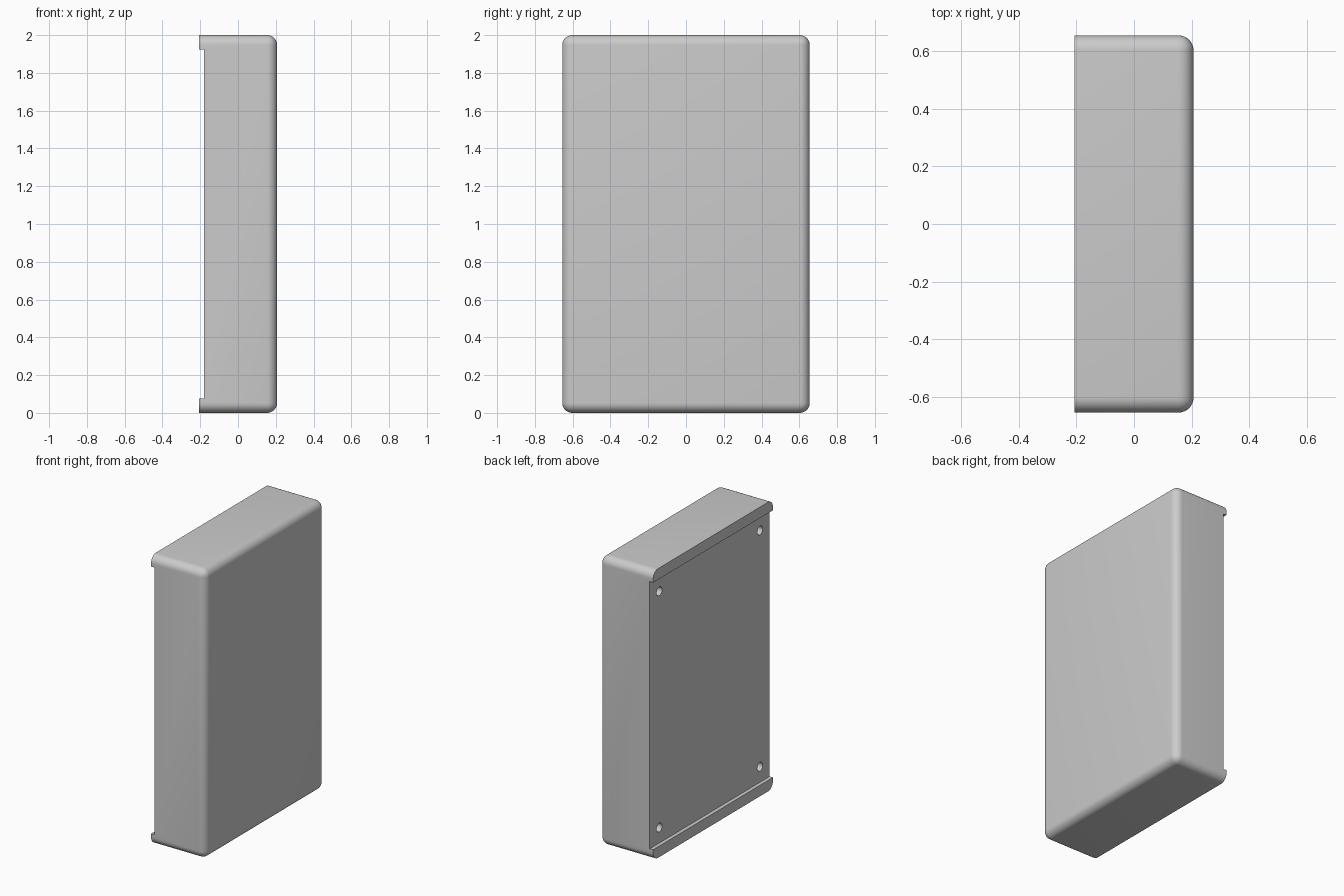
import bpy, bmesh, math

if "Cube" in bpy.data.objects:
    bpy.data.objects.remove(bpy.data.objects["Cube"])

HX, HY, H = 0.207, 0.655, 2.0      # half depth, half width, height
ROUND = 0.053                      # edge rounding
STEP, LIP = 0.026, 0.076           # recess depth and lip height

grey = bpy.data.materials.new("light grey")
grey.diffuse_color = (0.6, 0.6, 0.6, 1)
grey.use_nodes = True
grey.node_tree.nodes["Principled BSDF"].inputs["Base Color"].default_value = grey.diffuse_color


def box(name, lo, hi):
    bm = bmesh.new()
    bmesh.ops.create_cube(bm, size=1)
    for v in bm.verts:
        v.co = [lo[i] + (v.co[i] + 0.5) * (hi[i] - lo[i]) for i in range(3)]
    mesh = bpy.data.meshes.new(name)
    bm.to_mesh(mesh)
    bm.free()
    ob = bpy.data.objects.new(name, mesh)
    bpy.context.collection.objects.link(ob)
    return ob


def cut(target, cutter):
    mod = target.modifiers.new("cut", 'BOOLEAN')
    mod.operation = 'DIFFERENCE'
    mod.solver = 'EXACT'
    mod.object = cutter
    bpy.context.view_layer.objects.active = target
    bpy.ops.object.modifier_apply(modifier=mod.name)
    bpy.data.objects.remove(cutter)


# Enclosure body, rounded everywhere except around the flat back
body = box("enclosure", (-HX, -HY, 0), (HX, HY, H))
body.data.materials.append(grey)
bm = bmesh.new()
bm.from_mesh(body.data)
edges = [e for e in bm.edges if any(v.co.x > 0 for v in e.verts)]
bmesh.ops.bevel(bm, geom=edges, offset=ROUND, segments=8, profile=0.5, affect='EDGES')
bm.to_mesh(body.data)
bm.free()

# Back recess between the top and bottom lips
cut(body, box("recess_cutter", (-HX - 0.1, -1, LIP), (-HX + STEP, 1, H - LIP)))

# Four screw holes in the recessed back
for y in (-0.55, 0.55):
    for z in (0.183, 1.817):
        bpy.ops.mesh.primitive_cylinder_add(vertices=32, radius=0.03, depth=0.2,
                                            location=(-HX + STEP, y, z),
                                            rotation=(0, math.pi / 2, 0))
        cut(body, bpy.context.object)

# Smooth the rounded edges, keep corners crisp
bpy.ops.object.select_all(action='DESELECT')
body.select_set(True)
bpy.context.view_layer.objects.active = body
bpy.ops.object.shade_smooth_by_angle(angle=math.radians(30))
